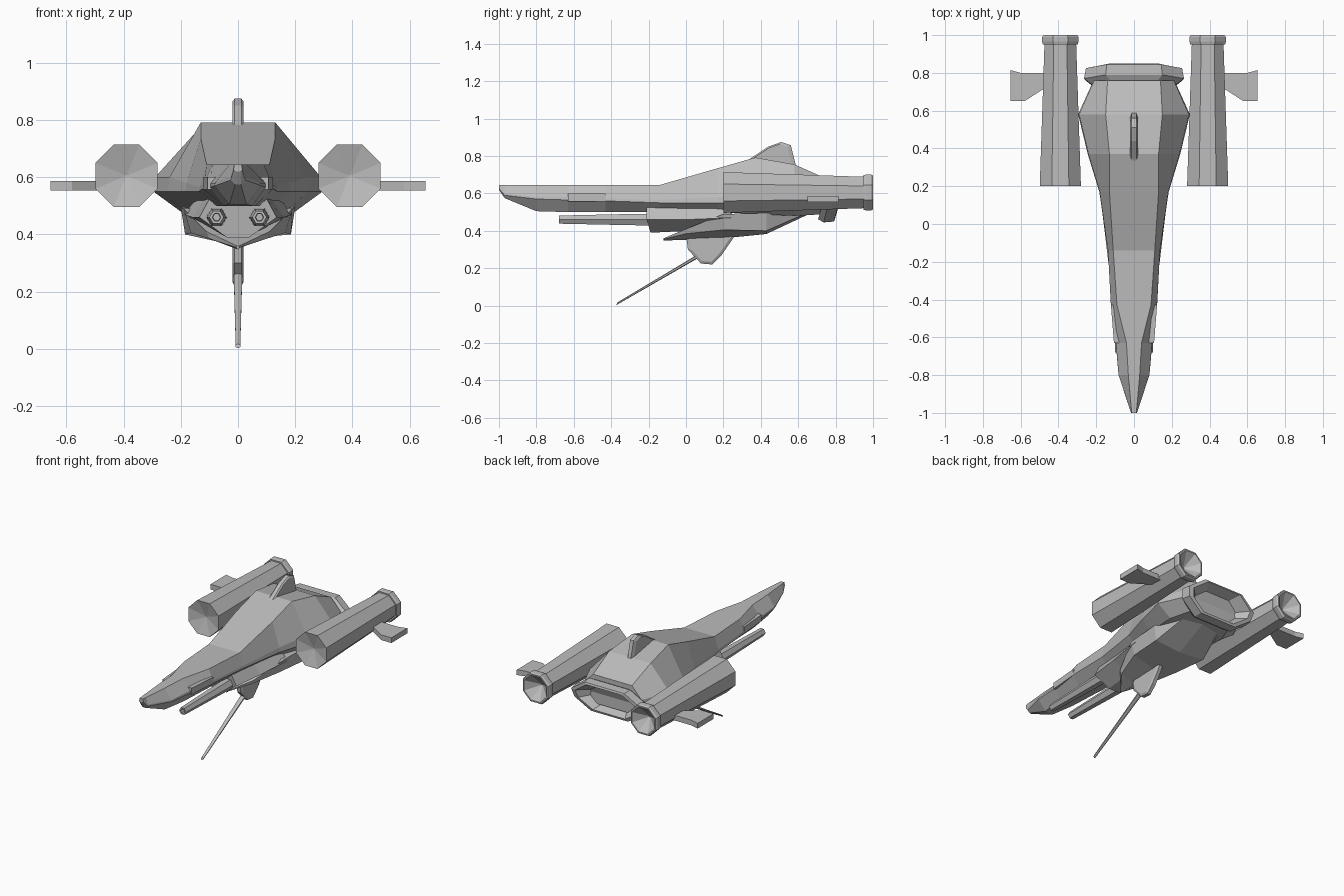
import bpy, bmesh, math
from mathutils import Vector

default_cube = bpy.data.objects.get("Cube")
if default_cube:
    bpy.data.objects.remove(default_cube, do_unlink=True)

grey = bpy.data.materials.new("hull_grey")
grey.use_nodes = True
grey.diffuse_color = (0.5, 0.5, 0.5, 1)
grey.node_tree.nodes["Principled BSDF"].inputs["Base Color"].default_value = (0.5, 0.5, 0.5, 1)


def finish(bm, name):
    """Turn a bmesh into a flat shaded object."""
    bmesh.ops.recalc_face_normals(bm, faces=bm.faces)
    mesh = bpy.data.meshes.new(name)
    bm.to_mesh(mesh)
    bm.free()
    mesh.materials.append(grey)
    part = bpy.data.objects.new(name, mesh)
    bpy.context.collection.objects.link(part)
    return part


def loft(name, rings):
    """Skin closed rings of equal length and cap both ends."""
    bm = bmesh.new()
    loops = [[bm.verts.new(point) for point in ring] for ring in rings]
    count = len(loops[0])
    for first, second in zip(loops, loops[1:]):
        for i in range(count):
            j = (i + 1) % count
            bm.faces.new((first[i], first[j], second[j], second[i]))
    bm.faces.new(loops[0])
    bm.faces.new(loops[-1])
    return finish(bm, name)


def mirrored(half):
    """Complete a ring from its left half, listed top to bottom."""
    return half + [(-x, y, z) for x, y, z in reversed(half)]


def polygon_ring(x, y, z, radius, sides):
    turn = math.pi / sides
    return [(x + radius * math.sin(turn * (2 * i + 1)), y,
             z + radius * math.cos(turn * (2 * i + 1))) for i in range(sides)]


def fin(name, outline, thickness, edge):
    """Upright plate in the centre plane with bevelled rim."""
    middle = sum((Vector(p) for p in outline), Vector((0, 0))) / len(outline)
    inner = [Vector(p).lerp(middle, edge) for p in outline]
    rings = [[(-thickness, p.x, p.y) for p in inner],
             [(-thickness * 0.6, *p) for p in outline],
             [(thickness * 0.6, *p) for p in outline],
             [(thickness, p.x, p.y) for p in inner]]
    return loft(name, rings)


def both_sides(part):
    """Add the opposite copy through a mirror across the centre plane."""
    part.modifiers.new("mirror", "MIRROR").use_mirror_merge = False


# Main hull: y, top half width, top z, side half width, upper and lower side z, belly half width, belly z
hull = [
    (-1, .012, .645, .015, .63, .625, .01, .62),
    (-.97, .015, .645, .025, .6, .59, .01, .575),
    (-.8, .03, .645, .08, .58, .57, .03, .505),
    (-.63, .04, .645, .095, .58, .565, .05, .5),
    (-.43, .09, .645, .12, .575, .56, .06, .5),
    (-.14, .11, .645, .135, .565, .55, .08, .5),
    (.17, .13, .735, .18, .58, .55, .12, .5),
    (.37, .13, .792, .24, .6, .55, .18, .49),
    (.58, .15, .755, .29, .6, .55, .2, .48),
    (.76, .14, .675, .21, .6, .55, .14, .49),
]
loft("hull", [mirrored([(tw, y, tz), (sw, y, uz), (sw * 1.02, y, lz), (bw, y, bz)])
              for y, tw, tz, sw, uz, lz, bw, bz in hull])

# Side panels near the nose
panel = [(.07, .6), (.113, .6), (.113, .558), (.07, .558)]
both_sides(loft("nose_panel", [[(x * .94, -.63, z) for x, z in panel],
                               [(x * 1.08, -.43, z) for x, z in panel]]))

# Gun housing under the nose
housing = [
    (-.21, .1, .525, .135, .46, .39, .04),
    (0, .12, .52, .16, .46, .4, .05),
    (.24, .15, .52, .19, .47, .4, .06),
]
loft("gun_housing", [mirrored([(tw, y, tz), (sw, y, sz), (bw, y + .02, bz)])
                     for y, tw, tz, sw, sz, bz, bw in housing])

# Paired hexagonal guns with hollow muzzles
muzzle = [(-.2, .036), (-.32, .034), (-.68, .025), (-.68, .015), (-.64, .013)]
both_sides(loft("gun", [polygon_ring(.075, y, .46, r, 6) for y, r in muzzle]))

# Wedge keel: y, upper half width, upper z, lower half width, lower z, centre z
keel = [
    (-.12, .004, .36, .006, .355, .348),
    (0, .11, .41, .1, .385, .352),
    (.2, .19, .49, .165, .405, .36),
    (.43, .2, .495, .185, .4, .383),
    (.68, .14, .53, .12, .51, .5),
]
loft("keel", [mirrored([(tw, y, tz), (bw, y, bz), (.002, y, cz)])
              for y, tw, tz, bw, bz, cz in keel])

# Tail collar with a recessed exhaust


def collar_ring(y, size):
    half = [(.15, .1), (.265, .02), (.25, -.04), (.14, -.115)]
    return mirrored([(x * size, y + z * .25, .56 + z * size) for x, z in half])


loft("tail_collar", [collar_ring(.735, .85), collar_ring(.765, 1), collar_ring(.82, .96),
                     collar_ring(.825, .84), collar_ring(.76, .6)])

# Top and bottom fins
fin("top_fin", [(.28, .75), (.35, .79), (.44, .85), (.51, .875), (.56, .858), (.59, .74)], .02, .18)
fin("bottom_fin", [(0, .38), (.01, .3), (.08, .225), (.14, .22), (.19, .27), (.28, .4)], .02, .18)

# Slanted antenna
loft("antenna", [[(x * size, y + z * size * .5, height + z * size) for x, z in
                  ((1, .5), (1, -.5), (0, -1), (-1, -.5), (-1, .5), (0, 1))]
                 for y, height, size in ((.1, .285, .017), (.06, .262, .015), (-.37, .01, .008))])

# Engine pods: octagonal, dished at both ends
pod = [(.23, .004), (.2, .118), (.95, .091), (.95, .1), (.965, .104), (.99, .104),
       (1, .097), (1, .088), (.93, .004)]
both_sides(loft("engine_pod", [polygon_ring(.39, y, .605, r, 8) for y, r in pod]))

# Winglets outside the engines
winglet = [(.44, .8), (.6, .8), (.655, .815), (.655, .65), (.58, .65), (.44, .74)]
both_sides(loft("engine_winglet", [[(x, y, z) for x, y in winglet] for z in (.553, .587)]))
